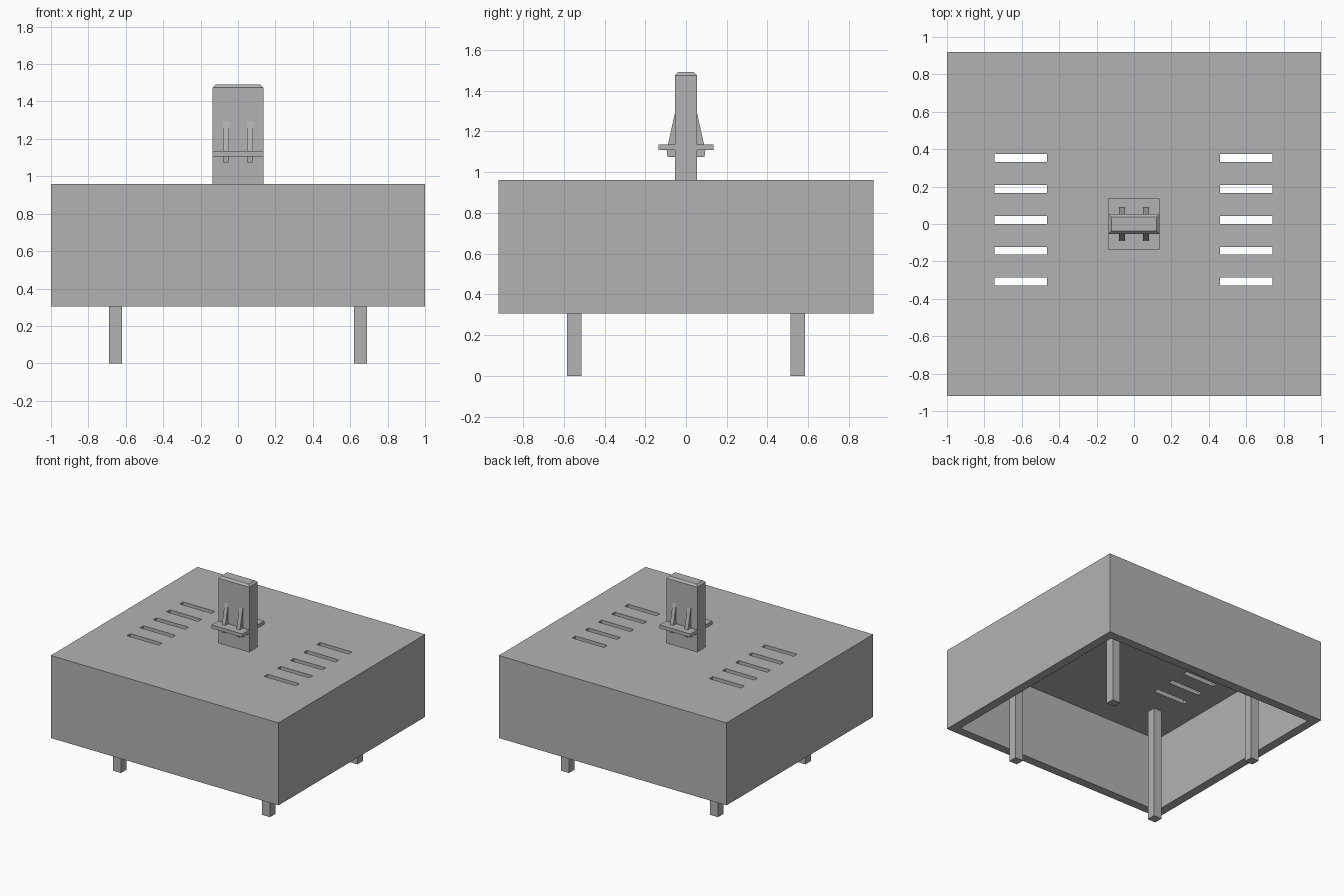
import bpy
import bmesh
from mathutils import Matrix, Vector

if "Cube" in bpy.data.objects:
    bpy.data.objects.remove(bpy.data.objects["Cube"], do_unlink=True)

grey = bpy.data.materials.new("plain grey")
grey.use_nodes = True
grey.diffuse_color = (0.45, 0.45, 0.45, 1)
grey.node_tree.nodes["Principled BSDF"].inputs["Base Color"].default_value = (0.45, 0.45, 0.45, 1)


def finish(name, bm):
    bmesh.ops.recalc_face_normals(bm, faces=bm.faces)
    mesh = bpy.data.meshes.new(name)
    bm.to_mesh(mesh)
    bm.free()
    mesh.materials.append(grey)
    obj = bpy.data.objects.new(name, mesh)
    bpy.context.collection.objects.link(obj)
    return obj


def add_box(bm, low, high):
    low, high = Vector(low), Vector(high)
    matrix = Matrix.Translation((low + high) / 2) @ Matrix.Diagonal((*(high - low), 1))
    return bmesh.ops.create_cube(bm, size=1, matrix=matrix)["verts"]


def box(name, low, high):
    bm = bmesh.new()
    add_box(bm, low, high)
    return finish(name, bm)


def cut(target, cutter):
    cutter.hide_render = True
    mod = target.modifiers.new("cut", "BOOLEAN")
    mod.operation = "DIFFERENCE"
    mod.solver = "EXACT"
    mod.object = cutter
    bpy.context.view_layer.objects.active = target
    bpy.ops.object.modifier_apply(modifier=mod.name)
    bpy.data.objects.remove(cutter, do_unlink=True)


# Housing, open underneath
BOTTOM, TOP, CEILING = 0.305, 0.96, 0.9
WALL = 0.07
housing = box("housing", (-1, -0.92, BOTTOM), (1, 0.92, TOP))
cut(housing, box("cavity", (WALL - 1, WALL - 0.92, 0.1), (1 - WALL, 0.92 - WALL, CEILING)))

# Two columns of vent slots through the roof
bm = bmesh.new()
for x in (-0.605, 0.6):
    for row in range(5):
        y = 0.352 - row * 0.165
        add_box(bm, (x - 0.14, y - 0.021, 0.8), (x + 0.14, y + 0.021, 1.05))
cut(housing, finish("vent_slots", bm))

# Legs reach from the floor to the ceiling
for y_name, sy in (("front", -1), ("back", 1)):
    for x_name, sx in (("right", -1), ("left", 1)):
        x, y = sx * 0.655, sy * 0.548
        box(f"{y_name}_{x_name}_leg", (x - 0.035, y - 0.035, 0), (x + 0.035, y + 0.035, CEILING))

# Upright tab with a chamfered top
bm = bmesh.new()
add_box(bm, (-0.136, -0.053, 0.93), (0.136, 0.053, 1.49))
rim = [e for e in bm.edges if all(v.co.z > 1.4 for v in e.verts)]
bmesh.ops.bevel(bm, geom=rim, offset=0.015, segments=1, affect="EDGES")
finish("upright_tab", bm)

# Collar plate around the tab
box("collar_plate", (-0.136, -0.136, 1.107), (0.136, 0.136, 1.135))

# Tapered ribs on both broad faces of the tab
profile = [(0.045, 1.3), (0.052, 1.3), (0.095, 1.107), (0.091, 1.075), (0.045, 1.075)]
for y_name, sy in (("front", -1), ("back", 1)):
    for x_name, sx in (("right", -1), ("left", 1)):
        bm = bmesh.new()
        x = sx * 0.064 - 0.015
        face = bm.faces.new([bm.verts.new((x, sy * y, z)) for y, z in profile])
        side = bmesh.ops.extrude_face_region(bm, geom=[face])["geom"]
        moved = [g for g in side if isinstance(g, bmesh.types.BMVert)]
        bmesh.ops.translate(bm, verts=moved, vec=(0.03, 0, 0))
        finish(f"{y_name}_{x_name}_rib", bm)
